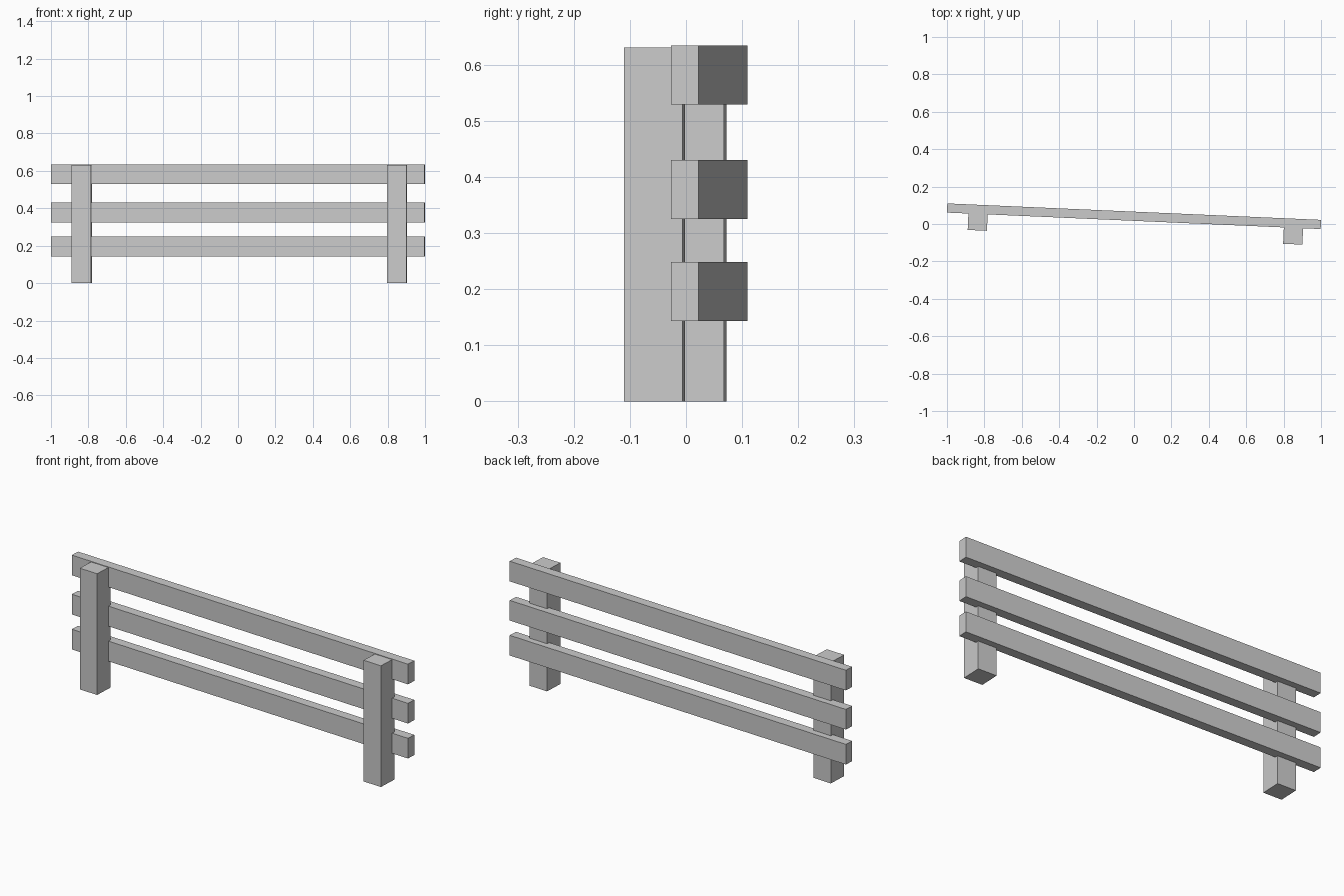
import bpy
import math

if "Cube" in bpy.data.objects:
    bpy.data.objects.remove(bpy.data.objects["Cube"])

ANGLE = math.radians(-2.52)  # the whole fence is turned slightly about z


def box(name, size, centre):
    bpy.ops.mesh.primitive_cube_add(size=1, location=centre, rotation=(0, 0, ANGLE))
    obj = bpy.context.object
    obj.name = name
    obj.scale = size
    return obj


# Horizontal rails
for name, low in (("lower_rail", 0.143), ("middle_rail", 0.325), ("top_rail", 0.529)):
    box(name, (2.0, 0.049, 0.105), (0, 0.0415, low + 0.0525))

# Square posts, let into the front of the rails
for name, x, y in (("left_post", -0.8355, 0.018), ("right_post", 0.851, -0.056)):
    box(name, (0.103, 0.104, 0.631), (x, y, 0.3155))
